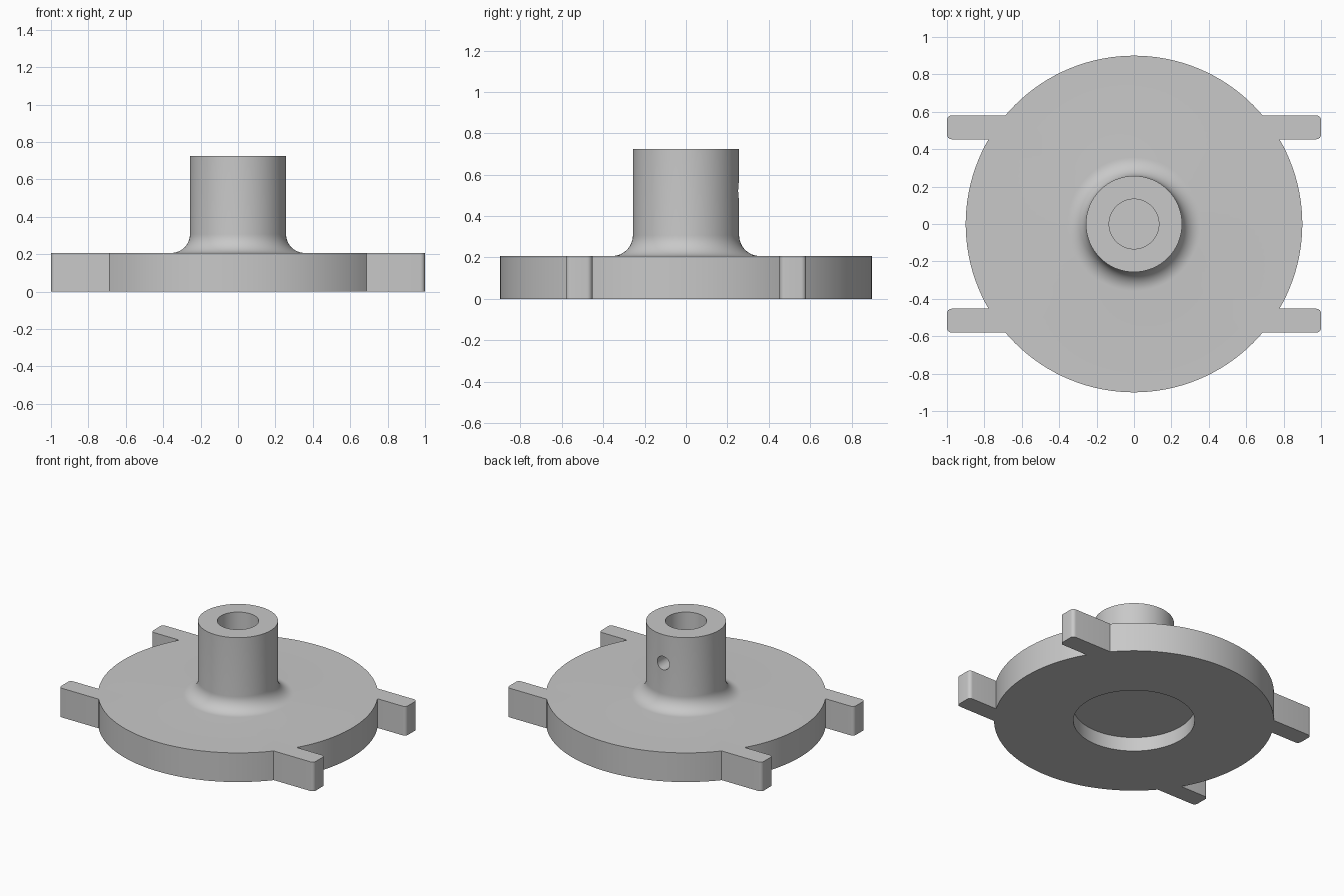
import bpy
import bmesh
from math import sin, cos, pi, radians
from mathutils import Matrix, Vector

SEGMENTS = 128
PLATE_R, PLATE_H = 0.9, 0.207
HUB_R, HUB_TOP = 0.257, 0.725
BORE_R, BORE_FLOOR = 0.133, 0.2
RECESS_R, RECESS_DEPTH = 0.39, 0.1
FILLET = 0.1

cube = bpy.data.objects.get("Cube")
if cube:
    bpy.data.objects.remove(cube, do_unlink=True)

grey = bpy.data.materials.new("plain grey")
grey.use_nodes = True
colour = (0.58, 0.58, 0.58, 1)
grey.diffuse_color = colour
grey.node_tree.nodes["Principled BSDF"].inputs["Base Color"].default_value = colour


def make_object(name, bm):
    bmesh.ops.recalc_face_normals(bm, faces=bm.faces)
    mesh = bpy.data.meshes.new(name)
    bm.to_mesh(mesh)
    bm.free()
    mesh.materials.append(grey)
    obj = bpy.data.objects.new(name, mesh)
    bpy.context.collection.objects.link(obj)
    return obj


def lathe(name, profile):
    bm = bmesh.new()
    verts = [bm.verts.new((r, 0, z)) for r, z in profile]
    edges = [bm.edges.new(pair) for pair in zip(verts, verts[1:])]
    bmesh.ops.spin(bm, geom=verts + edges, cent=(0, 0, 0), axis=(0, 0, 1),
                   angle=2 * pi, steps=SEGMENTS)
    bmesh.ops.remove_doubles(bm, verts=bm.verts, dist=1e-4)
    return make_object(name, bm)


def arm(name, side, end):
    # Bar reaching into the plate, with its two outer upright edges rounded
    bm = bmesh.new()
    place = Matrix.Translation((side * 0.8, end * 0.517, PLATE_H / 2))
    bmesh.ops.create_cube(bm, size=1, matrix=place @ Matrix.Diagonal((0.4, 0.128, PLATE_H, 1)))
    outer = [e for e in bm.edges if all(abs(v.co.x) > 0.99 for v in e.verts)
             and abs(e.verts[0].co.z - e.verts[1].co.z) > 0.1]
    bmesh.ops.bevel(bm, geom=outer, offset=0.025, segments=6, profile=0.5, affect='EDGES')
    return make_object(name, bm)


def combine(target, tool, operation):
    mod = target.modifiers.new(tool.name, 'BOOLEAN')
    mod.operation = operation
    mod.solver = 'EXACT'
    mod.object = tool
    bpy.context.view_layer.objects.active = target
    bpy.ops.object.modifier_apply(modifier=mod.name)
    bpy.data.objects.remove(tool, do_unlink=True)


# Plate, filleted hub, blind bore and underside recess in one turned profile
fillet = [(HUB_R + FILLET * (1 - sin(t)), PLATE_H + FILLET * (1 - cos(t)))
          for t in (radians(7.5 * i) for i in range(13))]
hub = lathe("flanged_hub", [
    (0, RECESS_DEPTH), (RECESS_R, RECESS_DEPTH), (RECESS_R, 0),
    (PLATE_R, 0), (PLATE_R, PLATE_H), *fillet, (HUB_R, HUB_TOP),
    (BORE_R, HUB_TOP), (BORE_R, BORE_FLOOR), (0, BORE_FLOOR)])

# Four arms merged into the plate
for side in (-1, 1):
    for end in (-1, 1):
        combine(hub, arm("arm", side, end), 'UNION')

# Set screw hole through the back wall of the hub
bm = bmesh.new()
bmesh.ops.create_cone(bm, cap_ends=True, segments=32, radius1=0.048, radius2=0.048, depth=0.35,
                      matrix=Matrix.Translation((0, 0.22, 0.523)) @ Matrix.Rotation(pi / 2, 4, 'X'))
cutter = make_object("screw_hole_cutter", bm)
cutter.hide_render = True
combine(hub, cutter, 'DIFFERENCE')

# Smooth round walls, sharp rims
bpy.ops.object.select_all(action='DESELECT')
hub.select_set(True)
bpy.context.view_layer.objects.active = hub
bpy.ops.object.shade_smooth_by_angle(angle=radians(30))
